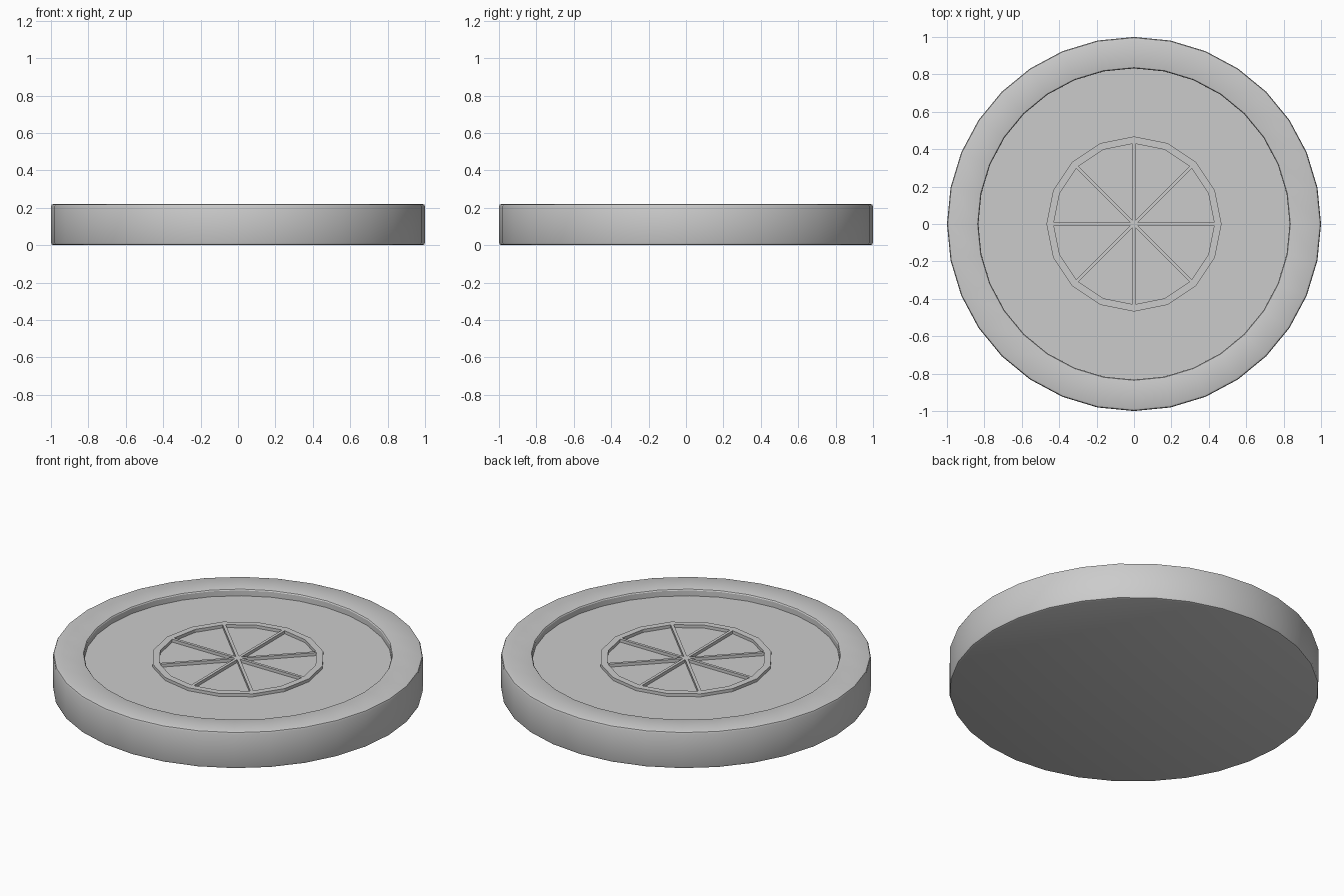
import bpy, bmesh
from math import cos, sin, pi, radians

if "Cube" in bpy.data.objects:
    bpy.data.objects.remove(bpy.data.objects["Cube"])

H = 0.22       # rim height
FLOOR = 0.18   # recessed face
RAISE = 0.018  # emblem height above the face


def finish(name, bm, smooth=False):
    bmesh.ops.recalc_face_normals(bm, faces=bm.faces)
    mesh = bpy.data.meshes.new(name)
    bm.to_mesh(mesh)
    bm.free()
    ob = bpy.data.objects.new(name, mesh)
    bpy.context.collection.objects.link(ob)
    if smooth:
        bpy.ops.object.select_all(action='DESELECT')
        ob.select_set(True)
        bpy.context.view_layer.objects.active = ob
        bpy.ops.object.shade_smooth_by_angle(angle=radians(30))
    return ob


def lathe(name, profile, sides, closed=False, smooth=False):
    """Revolve (radius, z) points; open profiles get flat caps."""
    bm = bmesh.new()
    rings = [[bm.verts.new((r * cos(2 * pi * i / sides), r * sin(2 * pi * i / sides), z))
              for i in range(sides)] for r, z in profile]
    pairs = list(zip(rings, rings[1:]))
    if closed:
        pairs.append((rings[-1], rings[0]))
    for a, b in pairs:
        for i in range(sides):
            j = (i + 1) % sides
            bm.faces.new((a[i], a[j], b[j], b[i]))
    if not closed:
        bm.faces.new(rings[0])
        bm.faces.new(rings[-1])
    return finish(name, bm, smooth)


# Disc with softened rim and recessed face
b, k = 0.014, 0.004
lathe("disc_body", [
    (1 - b, 0), (1 - k, k), (1, b),
    (1, H - b), (1 - k, H - k), (1 - b, H),
    (0.842, H), (0.836, H - 0.002), (0.832, H - 0.008),
    (0.832, FLOOR)], 32, smooth=True)

# Raised emblem ring
top = FLOOR + RAISE
base = FLOOR - 0.01
lathe("emblem_ring", [(0.43, base), (0.468, base), (0.468, top), (0.43, top)], 16, closed=True)

# Raised spokes: four bars crossing at the centre
for n in range(4):
    bm = bmesh.new()
    bmesh.ops.create_cube(bm, size=1)
    bmesh.ops.scale(bm, vec=(0.87, 0.017, top - base), verts=bm.verts)
    spoke = finish(f"emblem_spoke_{n + 1}", bm)
    spoke.location.z = (top + base) / 2
    spoke.rotation_euler.z = n * pi / 4
